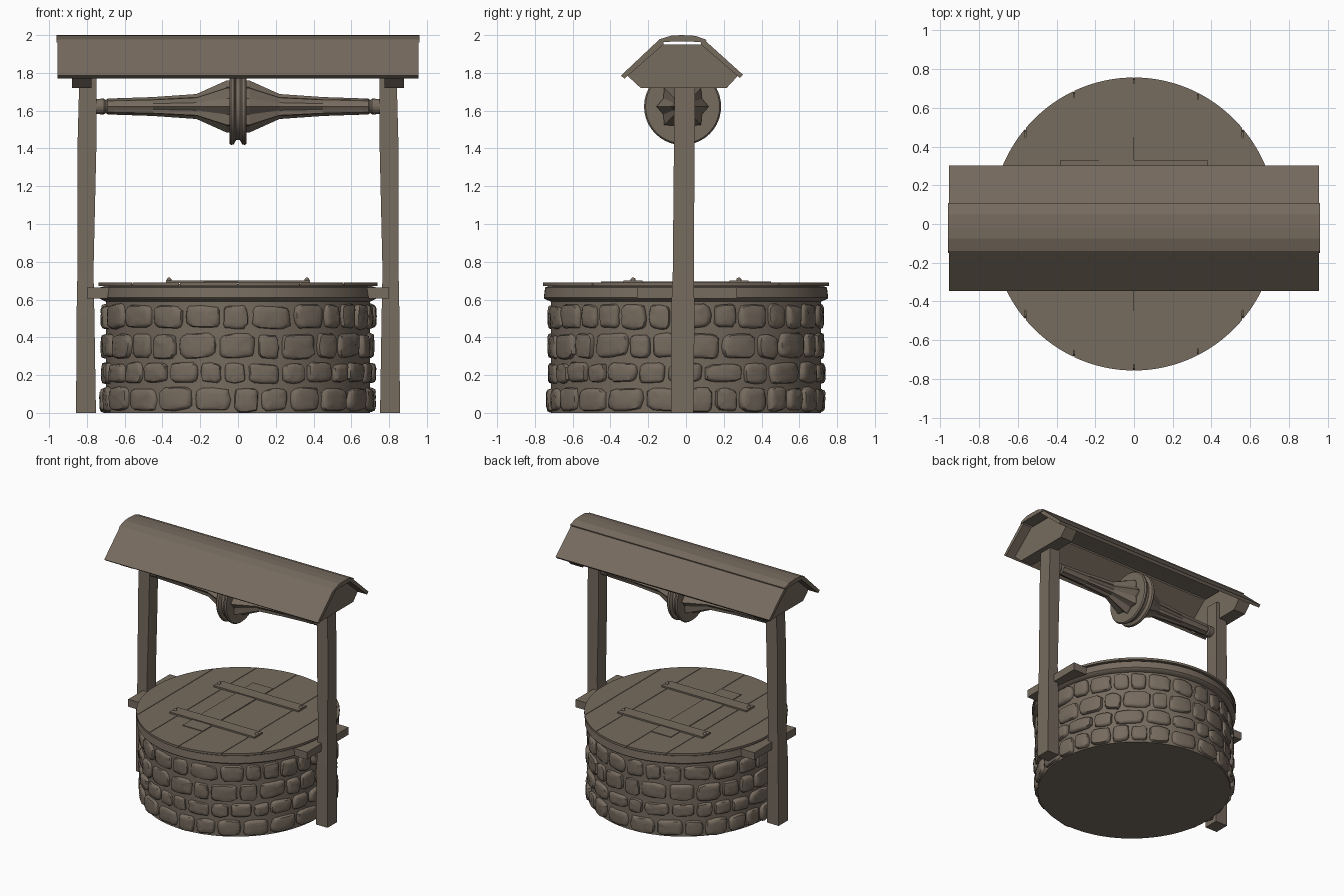
import bpy, bmesh, math, random
from math import sin, cos, pi

random.seed(4)
cube = bpy.data.objects.get("Cube")
if cube:
    bpy.data.objects.remove(cube, do_unlink=True)

brown = bpy.data.materials.new("weathered brown")
brown.use_nodes = True
brown.diffuse_color = (0.18, 0.145, 0.112, 1)
bsdf = brown.node_tree.nodes["Principled BSDF"]
bsdf.inputs["Base Color"].default_value = brown.diffuse_color
bsdf.inputs["Roughness"].default_value = 0.9


def finish(name, bm, angle=None):
    bmesh.ops.remove_doubles(bm, verts=bm.verts, dist=1e-5)
    bmesh.ops.recalc_face_normals(bm, faces=bm.faces)
    mesh = bpy.data.meshes.new(name)
    bm.to_mesh(mesh)
    bm.free()
    mesh.materials.append(brown)
    ob = bpy.data.objects.new(name, mesh)
    bpy.context.collection.objects.link(ob)
    if angle:
        bpy.ops.object.select_all(action='DESELECT')
        ob.select_set(True)
        bpy.context.view_layer.objects.active = ob
        bpy.ops.object.shade_smooth_by_angle(angle=math.radians(angle))
    return ob


def add_loft(bm, rings, caps=True):
    """Skin a list of equal-length point rings."""
    vs = [[bm.verts.new(p) for p in ring] for ring in rings]
    n = len(vs[0])
    for a, b in zip(vs, vs[1:]):
        for i in range(n):
            j = (i + 1) % n
            bm.faces.new((a[i], a[j], b[j], b[i]))
    if caps:
        bm.faces.new(vs[0])
        bm.faces.new(vs[-1])


def loft(name, rings, angle=None):
    bm = bmesh.new()
    add_loft(bm, rings)
    return finish(name, bm, angle)


def along_x(pts, x0, x1):
    return [[(x, y, z) for y, z in pts] for x in (x0, x1)]


def rect(x0, x1, y0, y1, z):
    return [(x0, y0, z), (x1, y0, z), (x1, y1, z), (x0, y1, z)]


def box(name, x0, x1, y0, y1, z0, z1):
    return loft(name, [rect(x0, x1, y0, y1, z0), rect(x0, x1, y0, y1, z1)])


RX, RY = 0.74, 0.757


def oval(scale, z, n=96):
    return [(RX * scale * cos(2 * pi * i / n), RY * scale * sin(2 * pi * i / n), z)
            for i in range(n)]


# Wall core and rim
loft("wall_core", [oval(0.945, 0), oval(0.945, 0.61)], 30)
loft("rim", [oval(0.95, 0.59), oval(0.99, 0.605), oval(0.995, 0.61),
             oval(0.985, 0.665), oval(0.96, 0.67), oval(0.96, 0.683)], 30)

# Bulging stones in four courses
SHAPE = [(1.0, 0.0), (0.99, 0.55), (0.90, 0.90), (0.70, 1.0), (0.35, 1.03)]


def add_stone(bm, mid, half, z0, z1):
    depth = random.uniform(0.04, 0.052)
    zc, hz = (z0 + z1) / 2, (z1 - z0) / 2
    tilt = random.uniform(-0.1, 0.1)
    n = 16
    outline = []
    for i in range(n):
        t = 2 * pi * i / n
        u = math.copysign(abs(cos(t)) ** 0.5, cos(t))
        v = math.copysign(abs(sin(t)) ** 0.5, sin(t))
        k = random.uniform(0.92, 1.03)
        outline.append((u * k, v * k + tilt * u))
    rings = []
    for s, d in SHAPE:
        ring = []
        for u, v in outline:
            a = mid + half * u * s
            r = 0.69 / RX + (depth * d + random.uniform(-.003, .003)) / RX
            r -= 0.012
            z = max(0.0, zc + hz * v * s)
            ring.append((RX * r * cos(a), (RY - 0.01) * r * sin(a), z))
        rings.append(ring)
    add_loft(bm, rings)


bm = bmesh.new()
courses = [(0.0, 0.142), (0.152, 0.272), (0.282, 0.428), (0.44, 0.58)]
for row, (z0, z1) in enumerate(courses):
    count = 25 + row % 2
    widths = [random.uniform(0.7, 1.35) for _ in range(count)]
    a = row * 0.13
    for w in widths:
        span = 2 * pi * w / sum(widths)
        add_stone(bm, a + span / 2, span / 2 - 0.009,
                  z0 + random.uniform(0, 0.012), z1 - random.uniform(0, 0.012))
        a += span
finish("wall_stones", bm, 50)

# Lid of planks cut to the round outline
cuts = [-RX, -0.56, -0.31, 0.0, 0.33, 0.56, RX]
for i, (a, b) in enumerate(zip(cuts, cuts[1:])):
    t0 = math.acos(min(1, (b - 0.002) / RX))
    t1 = math.acos(max(-1, (a + 0.002) / RX))
    arc = [t0 + (t1 - t0) * k / 16 for k in range(17)]
    pts = [(RX * cos(t), RY * sin(t)) for t in arc]
    pts += [(x, -y) for x, y in reversed(pts) if abs(y) > 1e-4]
    loft(f"lid_plank_{i + 1}", [[(x, y, z) for x, y in pts] for z in (0.672, 0.69)])

# Lid battens with nail heads
box("lid_cross_board", -0.18, 0.0, -0.45, 0.45, 0.688, 0.695)
for side, name in ((-1, "front"), (1, "back")):
    y = side * 0.28
    box(f"{name}_batten", -0.38, 0.38, y - 0.05, y + 0.05, 0.688, 0.702)
    for x in (-0.365, 0.365):
        bm = bmesh.new()
        bmesh.ops.create_uvsphere(bm, u_segments=10, v_segments=6, radius=0.014)
        bmesh.ops.translate(bm, vec=(x, y, 0.703), verts=bm.verts)
        finish(f"{name}_nail", bm, 40)

# Posts, side brackets and gable boards
post_sections = [(0, .752, .857, -.08, .04), (0.5, .76, .855, -.08, .045),
                 (0.75, .765, .85, -.07, .042), (1.4, .75, .85, -.064, .045),
                 (1.85, .748, .838, -.06, .05)]
gable = [(-0.24, 1.72), (0.215, 1.72), (0.275, 1.785), (0.09, 1.95), (-0.13, 1.95),
         (-0.31, 1.785)]
for s, side in ((1, "left"), (-1, "right")):
    loft(f"{side}_post", [rect(s * x0, s * x1, y0, y1, z)
                          for z, x0, x1, y0, y1 in post_sections])
    box(f"{side}_bracket", s * 0.66, s * 0.80, -0.26, 0.27, 0.605, 0.665)
    loft(f"{side}_gable", along_x(gable, s * 0.775, s * 0.88))

# Roof slopes and ridge cap
front = [(-0.345, 1.785), (-0.325, 1.77), (-0.12, 1.95), (-0.12, 1.982), (-0.14, 1.978)]
back = [(0.302, 1.79), (0.285, 1.773), (0.08, 1.95), (0.08, 1.982), (0.10, 1.972)]
cap = [(-0.15, 1.962), (-0.14, 1.978), (-0.075, 1.998), (-0.02, 2.0), (0.05, 1.996),
       (0.108, 1.975), (0.105, 1.96), (0.04, 1.965), (-0.08, 1.965)]
loft("front_roof_slope", along_x(front, -0.955, 0.955))
loft("back_roof_slope", along_x(back, -0.955, 0.955))
loft("ridge_cap", along_x(cap, -0.96, 0.96))


# Winding roller and grooved wheel
def turned(name, half, n, flute, angle):
    profile = half + [(-x, r) for x, r in reversed(half)]
    rings = []
    for x, r in profile:
        ring = []
        for i in range(n):
            t = 2 * pi * i / n
            k = r * (flute if i % 2 and abs(x) < 0.65 else 1)
            ring.append((x, -0.018 + k * cos(t), 1.622 + k * sin(t)))
        rings.append(ring)
    return loft(name, rings, angle)


turned("roller", [(0.76, .03), (0.75, .04), (0.71, .042), (0.70, .034), (0.69, .042),
                  (0.45, .05), (0.22, .066), (0.06, .138)], 16, 0.8, None)
turned("pulley_wheel", [(0.046, .18), (0.046, .196), (0.036, .204), (0.022, .2),
                        (0.01, .178)], 40, 1, 35)
